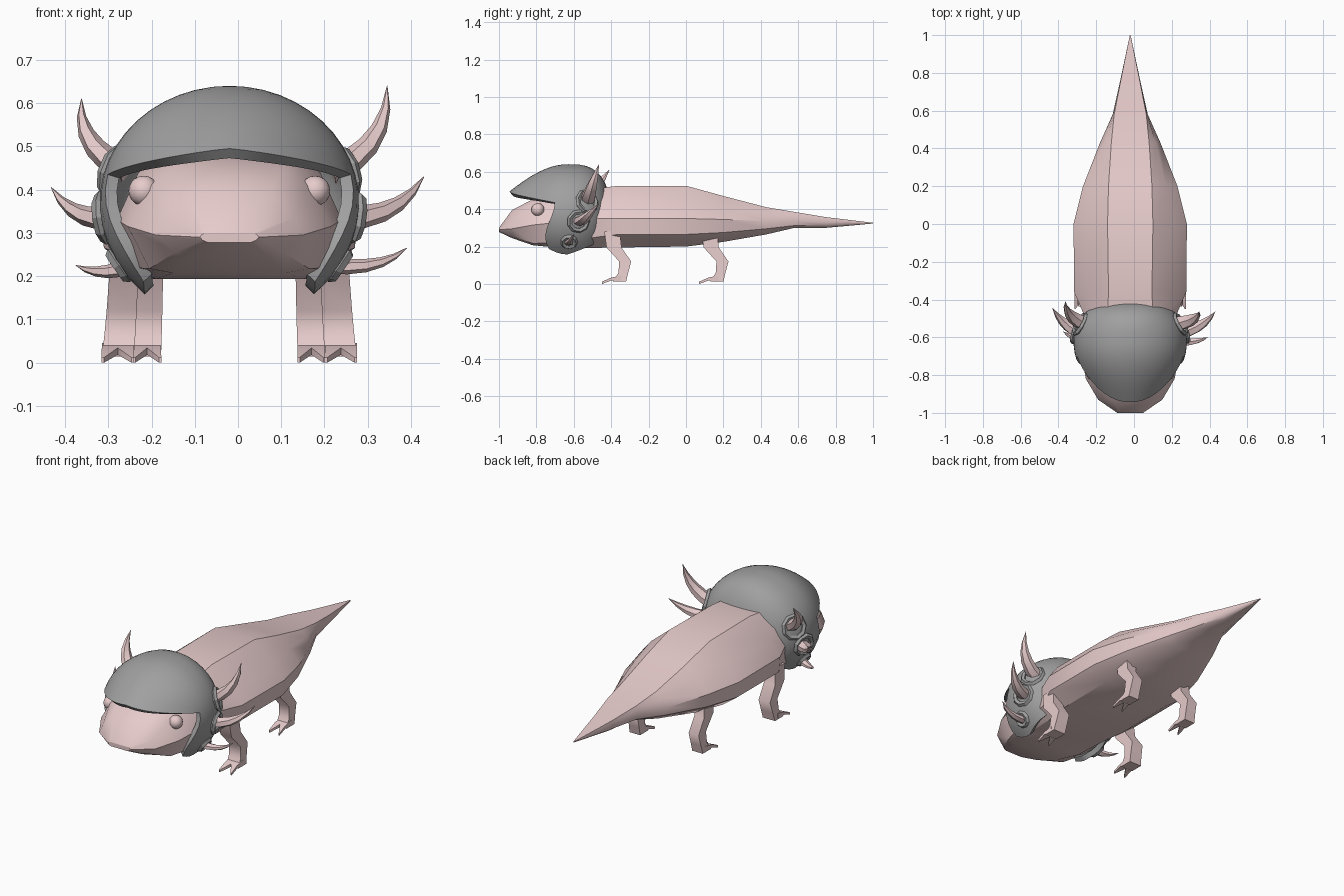
import bpy, bmesh, math
from mathutils import Vector

if "Cube" in bpy.data.objects:
    bpy.data.objects.remove(bpy.data.objects["Cube"])
CX = -0.02  # symmetry plane


def material(name, rgb):
    m = bpy.data.materials.new(name)
    m.use_nodes = True
    m.diffuse_color = (*rgb, 1)
    m.node_tree.nodes["Principled BSDF"].inputs["Base Color"].default_value = (*rgb, 1)
    return m


pink = material("pale pink skin", (0.8, 0.6, 0.6))
grey = material("helmet grey", (0.35, 0.35, 0.35))


def finish(bm, name, mat, angle=30, thickness=0):
    if not thickness:
        bmesh.ops.recalc_face_normals(bm, faces=bm.faces)
    me = bpy.data.meshes.new(name)
    bm.to_mesh(me)
    bm.free()
    ob = bpy.data.objects.new(name, me)
    bpy.context.collection.objects.link(ob)
    me.materials.append(mat)
    bpy.ops.object.select_all(action="DESELECT")
    ob.select_set(True)
    bpy.context.view_layer.objects.active = ob
    if thickness:
        shell = ob.modifiers.new("thickness", "SOLIDIFY")
        shell.thickness = thickness
        shell.offset = -1
        bpy.ops.object.modifier_apply(modifier=shell.name)
    bpy.ops.object.shade_smooth_by_angle(angle=math.radians(angle))


def loft(bm, rings):
    """Skin a list of equal-length closed rings and cap both ends."""
    vs = [[bm.verts.new(p) for p in r] for r in rings]
    n = len(vs[0])
    for a, b in zip(vs, vs[1:]):
        for i in range(n):
            j = (i + 1) % n
            bm.faces.new((a[i], a[j], b[j], b[i]))
    bm.faces.new(vs[0])
    bm.faces.new(vs[-1])


# Body: head, trunk and tail; y, then half width and z from top to bottom
sections = [
    (-1.0, (.055, .300), (.064, .296), (.068, .29), (.062, .283), (.05, .278)),
    (-.93, (.095, .395), (.15, .335), (.17, .295), (.125, .255), (.09, .245)),
    (-.82, (.125, .452), (.18, .41), (.235, .315), (.185, .217), (.13, .207)),
    (-.68, (.14, .48), (.21, .44), (.26, .33), (.225, .22), (.17, .193)),
    (-.48, (.12, .51), (.19, .45), (.245, .35), (.235, .25), (.18, .193)),
    (-.36, (.115, .525), (.235, .43), (.297, .35), (.29, .265), (.2, .195)),
    (0, (.12, .525), (.235, .43), (.30, .35), (.29, .265), (.2, .2)),
    (.2, (.115, .47), (.19, .415), (.25, .345), (.242, .275), (.17, .225)),
    (.43, (.1, .41), (.135, .38), (.16, .335), (.155, .295), (.11, .265)),
    (.58, (.085, .385), (.09, .365), (.093, .335), (.088, .312), (.06, .3)),
    (.75, (.052, .357), (.054, .345), (.055, .33), (.05, .312), (.035, .3)),
    (1, (.002, .327), (.002, .326), (.002, .325), (.002, .324), (.002, .323)),
]
bm = bmesh.new()
loft(bm, [[(CX + w, y, z) for w, z in pts] + [(CX - w, y, z) for w, z in reversed(pts)]
          for y, *pts in sections])
finish(bm, "body", pink, 36)

# Helmet shell: dome with a peaked brim, and cheek guards below it
MID, BACK_Y, BRIM = .37, -.63, 75
angles = [-180 + 7.5 * i for i in range(48)]
UP, LOW = 10, 7


def dome(a, z, push=0.0):
    k = (z - MID) / (.27 if z > MID else .28)
    r = math.sqrt(max(0, 1 - k * k))
    c, s = math.cos(math.radians(a)), math.sin(math.radians(a))
    if c < 0:  # fuller, squarer back
        c, s = -abs(c) ** .85, math.copysign(abs(s) ** .85, s)
        y = BACK_Y - r ** .65 * c * .232
    else:
        y = BACK_Y - r * c * .28 - push
    return (CX + .30 * r * s, y, z)


def brim_z(a):
    return .495 - .06 * min(1, abs(a) / BRIM) ** 1.2


def low_z(a):
    a = abs(a)
    return .157 + .03 * max(0, (97 - a) / 22) ** 2 + .14 * max(0, (a - 97) / 83)


bm = bmesh.new()
pole = bm.verts.new((CX, BACK_Y, MID + .27))
cols = []
for a in angles:
    col = []
    end = math.acos((brim_z(a) - MID) / .27)
    front = max(0, math.cos(math.radians(a)))
    for i in range(1, UP + 1):
        f = i / UP
        col.append(bm.verts.new(dome(a, MID + .27 * math.cos(f * end), .065 * f ** 3 * front ** 3)))
    if abs(a) >= BRIM:
        for i in range(1, LOW + 1):
            f = i / LOW
            z = brim_z(a) + (low_z(a) - brim_z(a)) * f
            skew = 19 * math.sin(2.3 * f) * f * max(0, 1 - (abs(a) - BRIM) / 60)
            col.append(bm.verts.new(dome(a - math.copysign(skew, a), z)))
    cols.append(col)
for i, a in enumerate(cols):
    b = cols[(i + 1) % len(cols)]
    bm.faces.new((pole, a[0], b[0]))
    for j in range(min(len(a), len(b)) - 1):
        bm.faces.new((a[j], a[j + 1], b[j + 1], b[j]))
bm.normal_update()
if pole.normal.z < 0:
    bmesh.ops.reverse_faces(bm, faces=bm.faces)
finish(bm, "helmet", grey, 40, .028)


# Gills: curved tapering horns, each with a collar on the helmet
def horn(name, p0, p1, p2, r):
    p0, p1, p2 = Vector(p0), Vector(p1), Vector(p2)
    rings = []
    for i in range(6):
        t = i / 5
        c = p0 * (1 - t) ** 2 + p1 * 2 * t * (1 - t) + p2 * t * t
        d = ((p1 - p0) * (1 - t) + (p2 - p1) * t).normalized()
        u = d.cross(Vector((0, 1, 0))).normalized()
        v = d.cross(u)
        k = r * (1 - t ** 1.9) + .001
        rings.append([c + u * k * math.cos(q) * .75 + v * k * math.sin(q)
                      for q in (math.tau * n / 6 for n in range(6))])
    bm = bmesh.new()
    loft(bm, rings)
    finish(bm, name, pink, 35)


def collar(name, side, y, z, R):
    k = 1 - ((z - MID) / .275) ** 2 - ((y - BACK_Y) / .25) ** 2
    x = .30 * math.sqrt(max(0, k))
    n = Vector((side * x / .09, (y - BACK_Y) / .06, (z - MID) / .075)).normalized()
    bpy.ops.mesh.primitive_torus_add(
        location=(CX + side * x, y, z), major_radius=R, minor_radius=.014,
        major_segments=9, minor_segments=5, rotation=n.to_track_quat("Z", "Y").to_euler())
    ob = bpy.context.object
    ob.name = name
    ob.data.materials.append(grey)
    return CX + side * (x - .03)


spots = [("upper", -.53, .44, .055), ("middle", -.575, .335, .05), ("lower", -.625, .225, .033)]
# Bend point and tip of each horn
bends = {
    "left": [((.35, -.51, .50), (.345, -.465, .64)),
             ((.37, -.55, .33), (.43, -.465, .43)),
             ((.33, -.63, .21), (.39, -.60, .265))],
    "right": [((-.375, -.49, .50), (-.362, -.41, .61)),
              ((-.38, -.54, .32), (-.432, -.445, .405)),
              ((-.32, -.61, .195), (-.375, -.57, .225))],
}
for side, label in ((1, "left"), (-1, "right")):
    for (part, y, z, R), (bend, tip) in zip(spots, bends[label]):
        x = collar(f"{label}_{part}_gill_collar", side, y, z, R)
        horn(f"{label}_{part}_gill", (x, y, z), bend, tip, R * .72)

# Eyes
for side, label in ((1, "left"), (-1, "right")):
    bpy.ops.mesh.primitive_uv_sphere_add(segments=16, ring_count=10, radius=.035,
                                         location=(CX + side * .198, -.792, .397))
    eye = bpy.context.object
    eye.name = label + "_eye"
    eye.data.materials.append(pink)
    bpy.ops.object.shade_smooth_by_angle()


# Legs: bent square limb ending in a flat foot with two pointed toes
def leg(name, x, y, splay, w):
    def box(px, py, z, hx, hy):
        return [(px + i * hx, y + py + j * hy, z)
                for i, j in ((-1, -1), (1, -1), (1, 1), (-1, 1))]

    bm = bmesh.new()
    path = [(-.01, .28, .042), (0, .195, .04), (.06, .12, .032), (.05, .06, .026), (.03, .014, .035)]
    loft(bm, [box(x + splay * i / 4, py, z, w * (.88 + .03 * i), hy)
              for i, (py, z, hy) in enumerate(path)])
    fx = x + splay
    for k in (-1, 1):
        loft(bm, [[(fx + k * w * edge, y + py, z)
                   for edge, z in ((inner, lo), (outer, lo), (outer, hi), (inner, hi))]
                  for py, inner, outer, lo, hi in ((.04, 0, 1, .016, .045), (-.015, 0, 1, .018, .034),
                                                   (-.065, .85, 1.02, 0, .012))])
    finish(bm, name, pink, 50)


for side, label in ((1, "left"), (-1, "right")):
    leg(label + "_front_leg", CX + side * .24, -.385, side * .018, .037)
    leg(label + "_hind_leg", CX + side * .18, .135, side * .01, .032)
